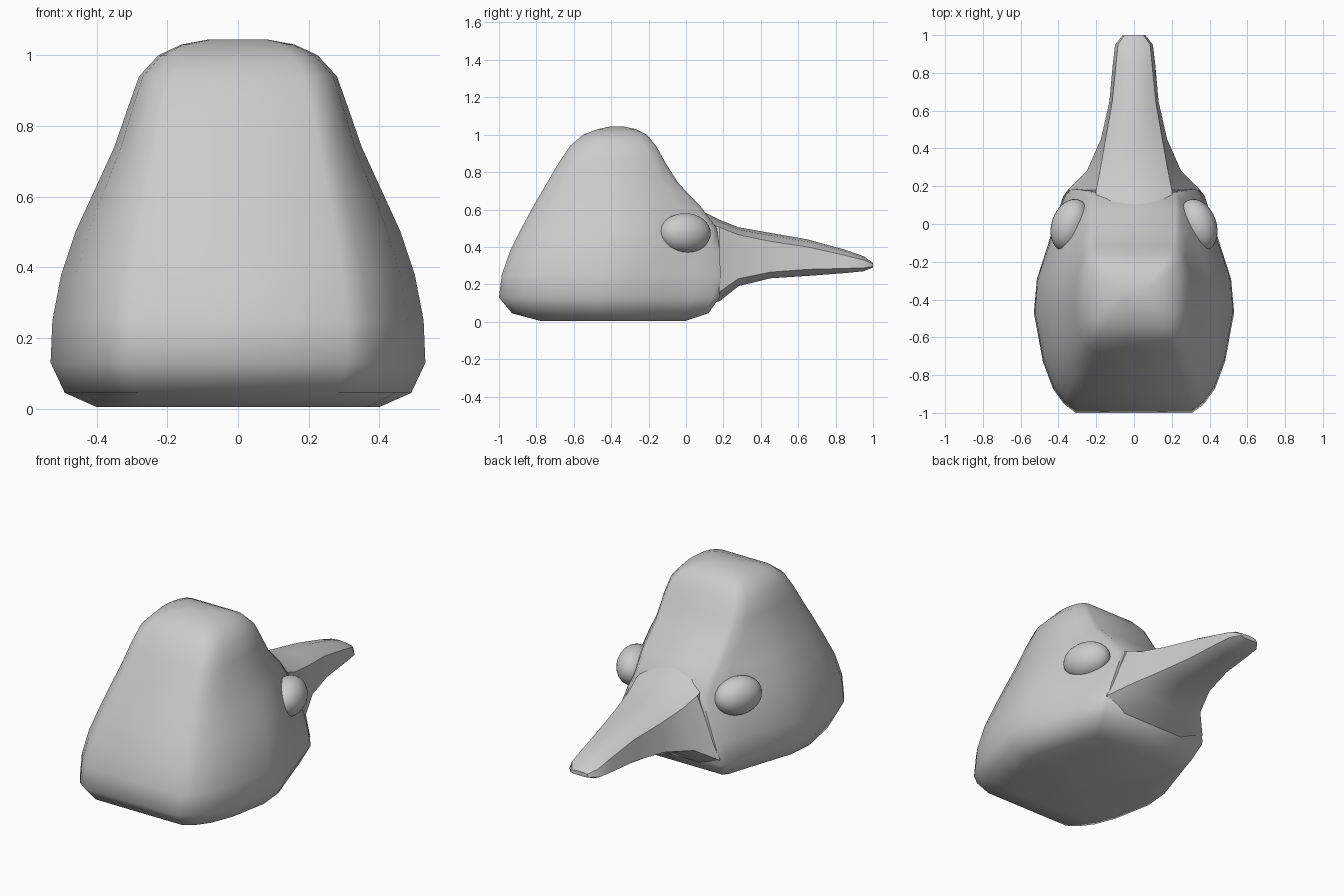
import bpy, bmesh, math
from mathutils import Matrix

cube = bpy.data.objects.get("Cube")
if cube:
    bpy.data.objects.remove(cube, do_unlink=True)

grey = bpy.data.materials.new("plain grey")
grey.use_nodes = True
colour = (0.6, 0.6, 0.6, 1)
grey.diffuse_color = colour
grey.node_tree.nodes["Principled BSDF"].inputs["Base Color"].default_value = colour


def finish(name, bm, angle):
    bmesh.ops.recalc_face_normals(bm, faces=bm.faces)
    mesh = bpy.data.meshes.new(name)
    bm.to_mesh(mesh)
    bm.free()
    mesh.materials.append(grey)
    obj = bpy.data.objects.new(name, mesh)
    bpy.context.collection.objects.link(obj)
    bpy.ops.object.select_all(action='DESELECT')
    obj.select_set(True)
    bpy.context.view_layer.objects.active = obj
    bpy.ops.object.shade_smooth_by_angle(angle=math.radians(angle))
    return obj


def loft(name, halves, angle):
    """Skin a list of half outlines, each mirrored across x = 0."""
    bm = bmesh.new()
    rings = []
    for half in halves:
        full = half + [(-x, y, z) for x, y, z in reversed(half) if x > 0]
        rings.append([bm.verts.new(p) for p in full])
    for low, high in zip(rings, rings[1:]):
        for i in range(len(low)):
            j = (i + 1) % len(low)
            bm.faces.new((low[i], low[j], high[j], high[i]))
    bm.faces.new(rings[0])
    bm.faces.new(rings[-1])
    return finish(name, bm, angle)


# Head: plan outlines for the base, the eye line and the crown
steps = [0, 0, 0.04, 0.11, 0.23, 0.45, 0.6, 0.74, 0.88, 0.97, 1, 1]
base = [0, 0.58, 0.7, 0.81, 0.91, 1, 0.97, 0.87, 0.77, 0.71, 0.66, 0]
middle = [0, 0.6, 0.71, 0.82, 0.92, 1, 0.96, 0.83, 0.65, 0.53, 0.48, 0]
crown = [0, 0.68, 0.8, 0.89, 0.96, 1, 1, 0.97, 0.9, 0.81, 0.7, 0]

# Height, front, back and half width of each level
levels = [
    (0.005, -0.78, 0.0, 0.40), (0.045, -0.93, 0.12, 0.49),
    (0.13, -1.0, 0.18, 0.53), (0.25, -0.985, 0.185, 0.525),
    (0.38, -0.94, 0.18, 0.50), (0.5, -0.88, 0.165, 0.46),
    (0.62, -0.815, 0.075, 0.405), (0.74, -0.745, -0.04, 0.35),
    (0.85, -0.68, -0.11, 0.312), (0.94, -0.62, -0.16, 0.28),
    (1.0, -0.55, -0.21, 0.225), (1.03, -0.47, -0.27, 0.16),
    (1.045, -0.40, -0.34, 0.08),
]


def mix(a, b, f):
    f = min(max(f, 0), 1)
    return [p + (q - p) * f for p, q in zip(a, b)]


outlines = []
for z, front, back, width in levels:
    plan = mix(mix(base, middle, (z - 0.15) / 0.35), crown, (z - 0.5) / 0.4)
    outlines.append([(w * width, front + (back - front) * t, z)
                     for t, w in zip(steps, plan)])
loft("head", outlines, 50)

# Beak: y, top, upper edge, lower edge, bottom, upper and lower half widths
sections = [
    (0.05, 0.61, 0.55, 0.14, 0.08, 0.2, 0.3),
    (0.18, 0.545, 0.505, 0.16, 0.11, 0.2, 0.35),
    (0.28, 0.505, 0.465, 0.23, 0.19, 0.18, 0.25),
    (0.45, 0.475, 0.43, 0.265, 0.232, 0.15, 0.175),
    (0.65, 0.44, 0.40, 0.28, 0.245, 0.115, 0.13),
    (0.85, 0.385, 0.355, 0.285, 0.26, 0.095, 0.112),
    (0.95, 0.35, 0.33, 0.288, 0.27, 0.085, 0.1),
    (1.0, 0.315, 0.31, 0.295, 0.29, 0.05, 0.06),
]
loft("beak", [[(0, y, top), (wu * 0.6, y, top - (top - up) * 0.3), (wu, y, up),
               (wl, y, low), (wl * 0.6, y, bot), (0, y, bot)]
              for y, top, up, low, bot, wu, wl in sections], 35)

# Eyes: tilted ovals set into each side
for side, name in ((1, "left_eye"), (-1, "right_eye")):
    bm = bmesh.new()
    bmesh.ops.create_uvsphere(bm, u_segments=32, v_segments=16, radius=1)
    place = (Matrix.Translation((side * 0.34, -0.005, 0.473))
             @ Matrix.Rotation(side * math.radians(20), 4, 'Z')
             @ Matrix.Diagonal((0.096, 0.142, 0.107, 1)))
    bmesh.ops.transform(bm, matrix=place, verts=bm.verts)
    finish(name, bm, 180)
